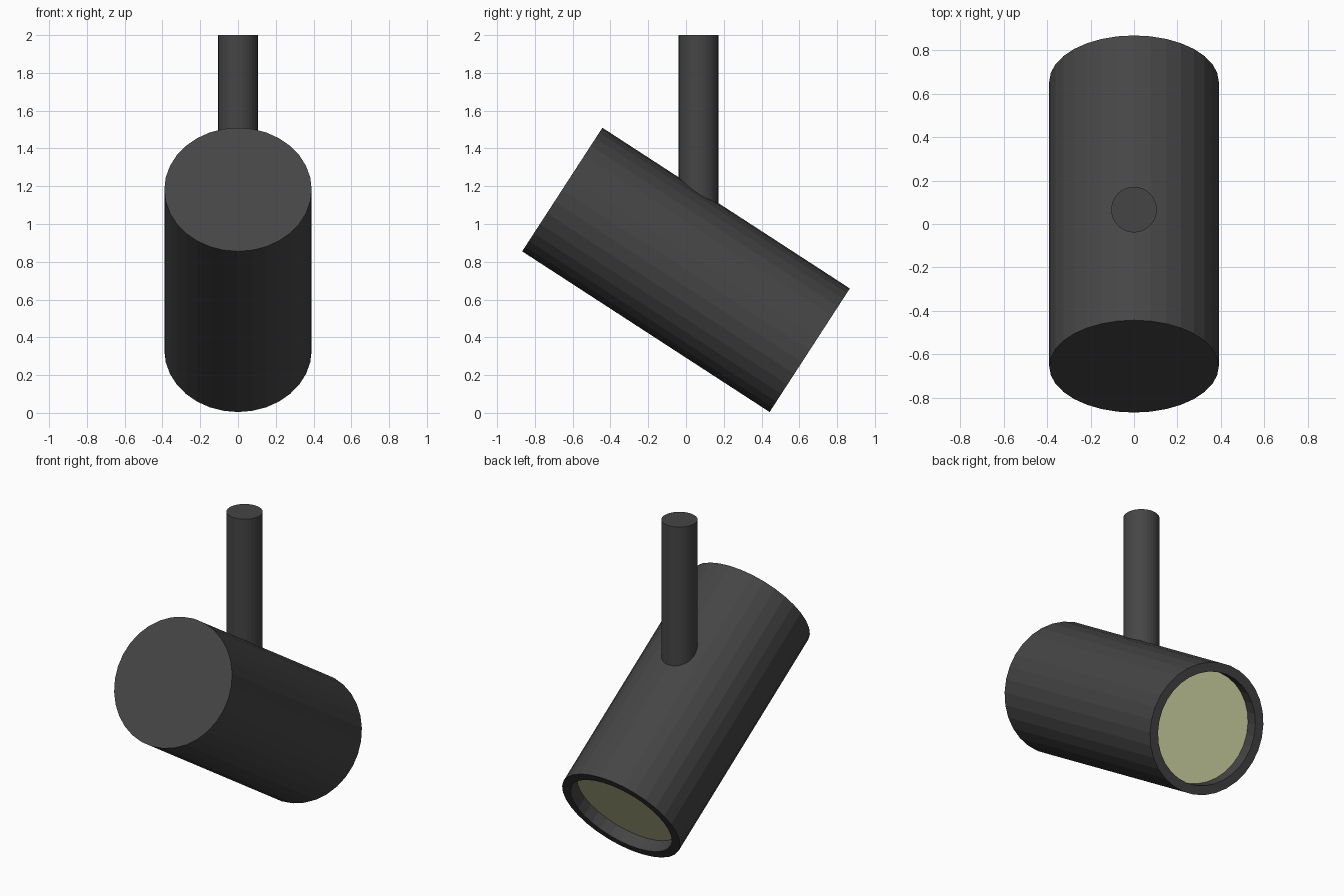
import bpy, bmesh, math
from mathutils import Matrix

if "Cube" in bpy.data.objects:
    bpy.data.objects.remove(bpy.data.objects["Cube"])

SIDES = 32


def material(name, rgb):
    m = bpy.data.materials.new(name)
    m.diffuse_color = (*rgb, 1)
    m.use_nodes = True
    m.node_tree.nodes["Principled BSDF"].inputs["Base Color"].default_value = m.diffuse_color
    return m


def lathe(name, profile, matrix, mat):
    """Revolve (radius, height) points round z; end rings are capped where radius is 0."""
    bm = bmesh.new()
    rings = []
    for r, z in profile:
        if r == 0:
            rings.append([bm.verts.new((0, 0, z))] * SIDES)
        else:
            rings.append([bm.verts.new((r * math.cos(2 * math.pi * i / SIDES),
                                        r * math.sin(2 * math.pi * i / SIDES), z))
                          for i in range(SIDES)])
    for a, b in zip(rings, rings[1:]):
        for i in range(SIDES):
            j = (i + 1) % SIDES
            bm.faces.new(list(dict.fromkeys((a[i], a[j], b[j], b[i]))))
    bmesh.ops.recalc_face_normals(bm, faces=bm.faces)
    bm.transform(matrix)
    me = bpy.data.meshes.new(name)
    bm.to_mesh(me)
    bm.free()
    me.materials.append(mat)
    ob = bpy.data.objects.new(name, me)
    bpy.context.collection.objects.link(ob)
    return ob


black = material("charcoal metal", (0.06, 0.06, 0.06))
glow = material("warm lens", (0.76, 0.79, 0.43))

# Lamp axis: local +z is the lit end, pointing back and down
R, HALF, INNER, DEPTH = 0.39, 0.781, 0.335, 0.08
tilt = Matrix.Translation((0, 0, 0.757)) @ Matrix.Rotation(math.radians(-123), 4, 'X')

# Housing: closed tube with a recessed opening at the lit end
lathe("lamp_housing", [(0, -HALF), (R, -HALF), (R, HALF), (INNER, HALF),
                       (INNER, HALF - DEPTH - 0.005), (0, HALF - DEPTH - 0.005)], tilt, black)

# Lens: thin disc seated in the recess
lathe("lens", [(0, HALF - DEPTH - 0.004), (INNER, HALF - DEPTH - 0.004),
               (INNER, HALF - DEPTH), (0, HALF - DEPTH)], tilt, glow)

# Upright mounting stem, sunk into the housing
lathe("mounting_stem", [(0, 1.05), (0.105, 1.05), (0.105, 2.0), (0, 2.0)],
      Matrix.Translation((0, 0.066, 0)), black)
